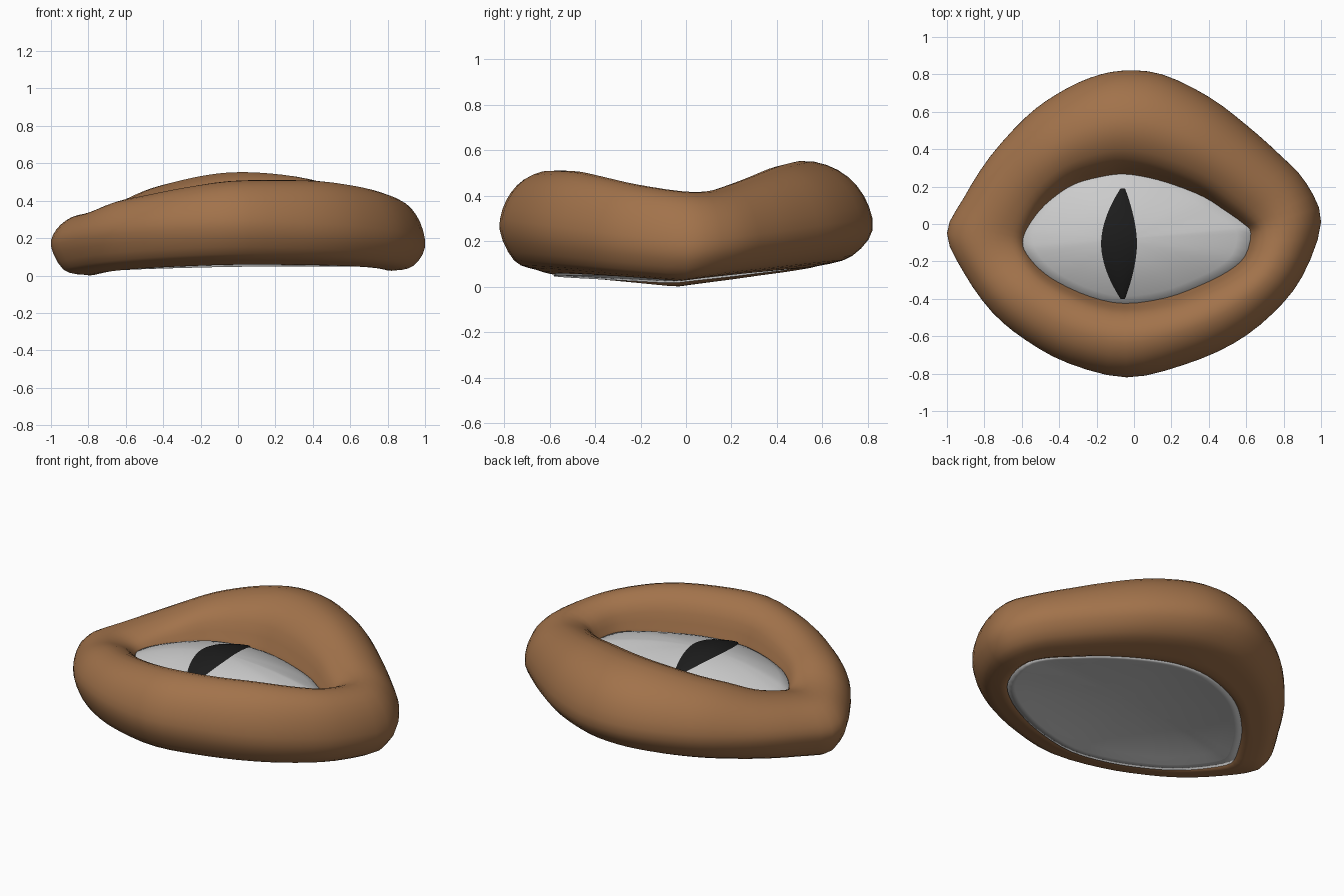
import bpy, bmesh, math
from mathutils import Vector
from mathutils.bvhtree import BVHTree

if "Cube" in bpy.data.objects:
    bpy.data.objects.remove(bpy.data.objects["Cube"])

# Stations round the eye: outer x, y, inner x, y, crest height
ST = [
    (1.0, .01, .62, -.05, .42), (.92, .22, .58, 0, .42), (.78, .37, .48, .07, .45),
    (.6, .53, .37, .14, .49), (.4, .68, .22, .2, .53), (.15, .8, .08, .24, .55),
    (-.06, .82, -.06, .26, .55), (-.24, .78, -.18, .245, .53), (-.42, .69, -.31, .21, .495),
    (-.58, .57, -.41, .15, .455), (-.77, .36, -.5, .07, .39), (-.91, .14, -.57, -.03, .35),
    (-1.0, -.05, -.59, -.1, .335), (-.91, -.26, -.57, -.16, .35), (-.76, -.47, -.5, -.24, .4),
    (-.58, -.62, -.4, -.31, .43), (-.35, -.745, -.23, -.385, .47), (-.04, -.82, -.05, -.42, .505),
    (.26, -.755, .17, -.39, .51), (.53, -.64, .35, -.325, .505), (.74, -.48, .5, -.25, .48),
    (.9, -.28, .59, -.17, .45)]


def smooth_loop(pts, n):
    """Closed Catmull-Rom through tuples of any length, n steps per span."""
    out, m = [], len(pts)
    for i in range(m):
        q = [pts[(i + k - 1) % m] for k in range(4)]
        for s in range(n):
            t = s / n
            out.append(tuple(
                .5 * (2*b + (c - a)*t + (2*a - 5*b + 4*c - d)*t*t + (3*b - a - 3*c + d)*t**3)
                for a, b, c, d in zip(*q)))
    return out


def make(name, verts, faces, colour=None):
    me = bpy.data.meshes.new(name)
    me.from_pydata(verts, [], faces)
    bm = bmesh.new()
    bm.from_mesh(me)
    bmesh.ops.recalc_face_normals(bm, faces=bm.faces)
    bm.to_mesh(me)
    bm.free()
    me.shade_smooth()
    ob = bpy.data.objects.new(name, me)
    bpy.context.collection.objects.link(ob)
    if colour:
        mat = bpy.data.materials.new(name + "_colour")
        mat.diffuse_color = (*colour, 1)
        mat.use_nodes = True
        mat.node_tree.nodes["Principled BSDF"].inputs["Base Color"].default_value = mat.diffuse_color
        me.materials.append(mat)
    return ob


def grid_faces(rows, cols, wrap_r, wrap_c):
    return [(i*cols + j, i*cols + (j+1) % cols,
             ((i+1) % rows)*cols + (j+1) % cols, ((i+1) % rows)*cols + j)
            for i in range(rows if wrap_r else rows - 1)
            for j in range(cols if wrap_c else cols - 1)]


def heights(st):
    """Front/back amount, inner edge height, outer edge height of one station."""
    k = abs(st[1]) / .82
    return k, .285 + .015*k, .15 + .1*k


def at(st, u, z):
    ox, oy, ix, iy, _ = st
    return (ox + (ix - ox)*u, oy + (iy - oy)*u, z)


stations = smooth_loop(ST, 3)

# Eyelids: one closed fleshy ring, its inner wall tucked behind the eyeball
verts = []
for st in stations:
    k, ze, zo = heights(st)
    zt, lean = st[4], .012 * st[0]
    back = .02 * max(st[1], 0) / .82
    h = zt - zo
    sec = [(0, zo), (.07, zo + .5*h), (.27, zo + .87*h), (.56, zt),
           (.84, zt - .3*(zt - ze)), (.97, ze + .06*(zt - ze)), (.97, ze - .03),
           (.76, .18), (.6, .03 + .035*k + lean + back),
           (.4, .015 + .06*k + lean + back), (.16, .04 + .075*k + lean + back)]
    loop = smooth_loop(sec, 3)
    verts += [at(st, u, max(z, 0)) for u, z in loop]
make("eyelids", verts, grid_faces(len(stations), len(loop), True, True), (.36, .17, .07))

# Eyeball: domed on top, wide rim below, shallow dished underside
D, C = (-.02, -.05, .12), (-.06, -.08, .405)
rings = []


def rim_height(st):
    k = heights(st)[0]
    return .028 + .035*k + .012*st[0] + .024*max(st[1], 0) + .02*min(st[1], 0)


for s in (.1, .3, .5, .7, .85, .95):
    rings.append([])
    for st in stations:
        p, zr = at(st, .62, 0), rim_height(st)
        rings[-1].append((D[0] + (p[0] - D[0])*s, D[1] + (p[1] - D[1])*s,
                          D[2] - (D[2] - zr)*s*s))
for u, f in ((.59, 0), (.68, .18), (.77, .4), (.88, .7), (.95, .88)):
    rings.append([])
    for st in stations:
        ze, zr = heights(st)[1], rim_height(st)
        rings[-1].append(at(st, u, zr + (ze - zr)*f))
for s in (1, .9, .8, .65, .5, .35, .2, .1):
    rings.append([])
    for st in stations:
        ze = heights(st)[1]
        rings[-1].append((C[0] + (st[2] - C[0])*s, C[1] + (st[3] - C[1])*s,
                          C[2] - (C[2] - ze)*s**1.9))
n = len(stations)
verts = [v for r in rings for v in r] + [D, C]
faces = grid_faces(len(rings), n, False, True)
for start, tip in ((0, len(verts) - 2), ((len(rings) - 1)*n, len(verts) - 1)):
    faces += [(start + j, start + (j+1) % n, tip) for j in range(n)]
make("eyeball", verts, faces)
tree = BVHTree.FromPolygons([Vector(v) for v in verts], faces)

# Slit pupil: lens-shaped patch laid on the eyeball
verts, R, K = [], 24, 8
for i in range(R + 1):
    t = -1 + 2*i/R
    w = .012 + .084 * (1 - abs(t)**1.8)
    for j in range(K + 1):
        v = -1 + 2*j/K
        x, y = -.06 - .02*(1 - t*t) + w*v, -.105 + .295*t
        hit = tree.ray_cast(Vector((x, y, 2)), Vector((0, 0, -1)))[0]
        verts.append((x, y, (hit.z if hit else .3) + .003 + .007*(1 - v*v)))
make("pupil", verts, grid_faces(R + 1, K + 1, False, False), (.012, .012, .012))
